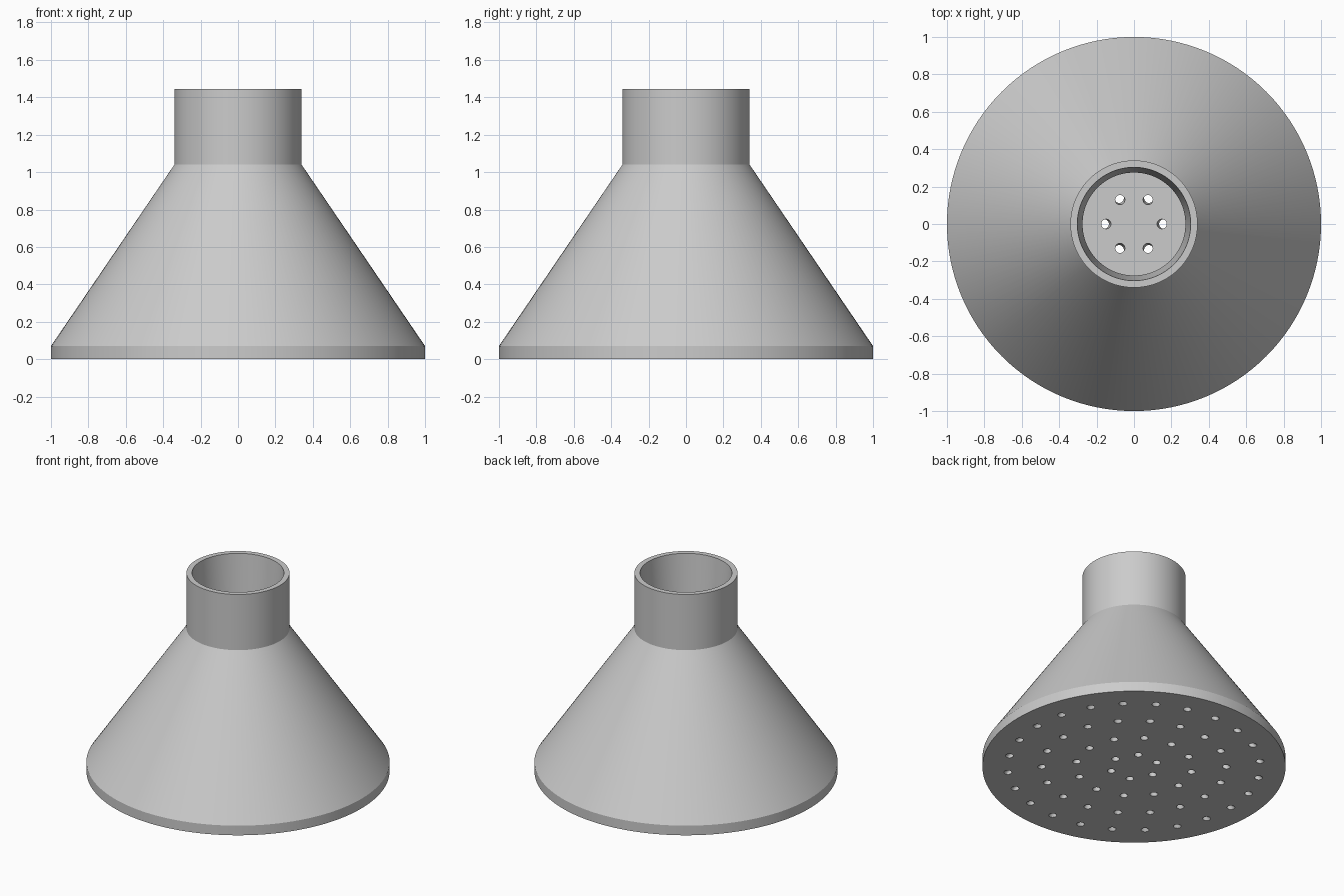
import bpy, bmesh, math
from mathutils import Vector

cube = bpy.data.objects.get("Cube")
if cube:
    bpy.data.objects.remove(cube, do_unlink=True)

SEGMENTS = 128

grey = bpy.data.materials.new("plain grey")
grey.use_nodes = True
colour = (0.6, 0.6, 0.6, 1)
grey.diffuse_color = colour
grey.node_tree.nodes["Principled BSDF"].inputs["Base Color"].default_value = colour


def make_object(name, bm):
    bmesh.ops.recalc_face_normals(bm, faces=bm.faces[:])
    mesh = bpy.data.meshes.new(name)
    bm.to_mesh(mesh)
    bm.free()
    obj = bpy.data.objects.new(name, mesh)
    bpy.context.collection.objects.link(obj)
    mesh.materials.append(grey)
    return obj


def add_loft(bm, rings):
    """Join rings of points into a closed tube with a cap at each end."""
    loops = [[bm.verts.new(p) for p in ring] for ring in rings]
    n = len(loops[0])
    for a, b in zip(loops, loops[1:]):
        for i in range(n):
            j = (i + 1) % n
            bm.faces.new((a[i], a[j], b[j], b[i]))
    bm.faces.new(loops[0][::-1])
    bm.faces.new(loops[-1])


def circle(radius, z, n, centre=(0, 0)):
    steps = [2 * math.pi * i / n for i in range(n)]
    return [(centre[0] + radius * math.cos(a), centre[1] + radius * math.sin(a), z)
            for a in steps]


# Hollow body: flat spray plate, cone, and tapered socket in the neck
profile = [(1, 0), (1, 0.07), (0.34, 1.04), (0.34, 1.445),
           (0.303, 1.445), (0.275, 1.04), (0.93, 0.07)]
bm = bmesh.new()
add_loft(bm, [circle(r, z, SEGMENTS) for r, z in profile])
body = make_object("shower_head", bm)

# Spray holes in four rings, fanning out from a point inside the neck
bm = bmesh.new()
for ring in range(1, 5):
    radius = 0.16 + 0.225 * (ring - 1)
    for i in range(6 * ring):
        angle = 2 * math.pi * i / (6 * ring)
        outlet = Vector((math.cos(angle), math.sin(angle))) * radius
        add_loft(bm, [circle(0.026, z, 20, outlet * (1 - z)) for z in (-0.05, 0.12)])
cutter = make_object("hole_cutter", bm)
cutter.hide_render = True

cut = body.modifiers.new("spray holes", 'BOOLEAN')
cut.operation = 'DIFFERENCE'
cut.solver = 'EXACT'
cut.object = cutter
bpy.ops.object.select_all(action='DESELECT')
body.select_set(True)
bpy.context.view_layer.objects.active = body
bpy.ops.object.modifier_apply(modifier=cut.name)
bpy.data.objects.remove(cutter, do_unlink=True)

# Smooth round walls, sharp rims
bpy.ops.object.shade_smooth_by_angle(angle=math.radians(25))
